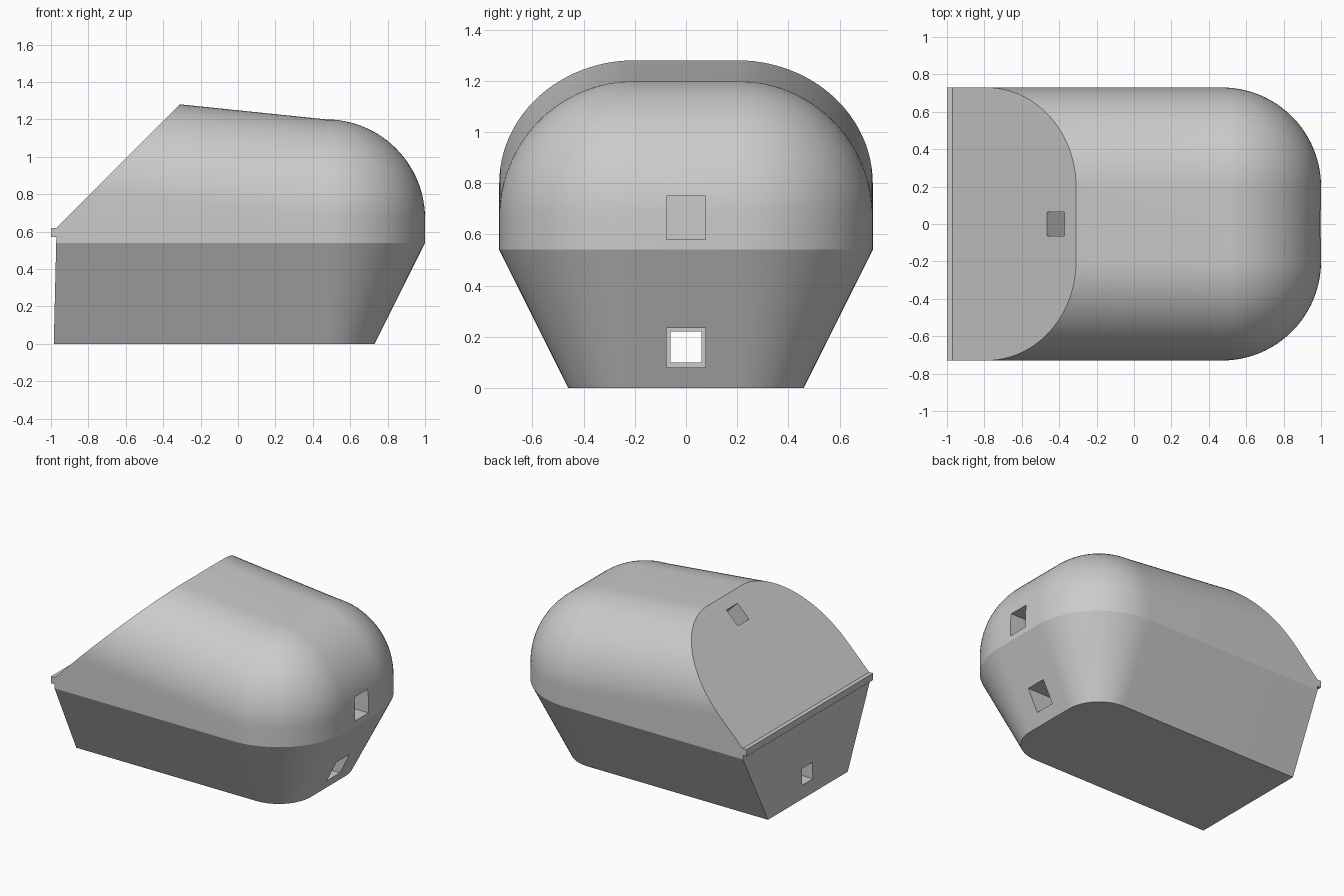
import bpy, bmesh, math
from mathutils import Vector

if "Cube" in bpy.data.objects:
    bpy.data.objects.remove(bpy.data.objects["Cube"])

grey = bpy.data.materials.new("concrete_grey")
grey.diffuse_color = (0.6, 0.6, 0.6, 1)
grey.use_nodes = True
grey.node_tree.nodes["Principled BSDF"].inputs["Base Color"].default_value = grey.diffuse_color

N = 24                      # segments per quarter turn
XC, YC, R = 0.47, 0.2, 0.53 # corner centre and radius
XB = -1.3                   # rear end before trimming
SLOPE = 0.103               # roof rises toward the back


def box(name, lo, hi, rot_y=0.0):
    lo, hi = Vector(lo), Vector(hi)
    bpy.ops.mesh.primitive_cube_add(size=1, location=(lo + hi) / 2,
                                    rotation=(0, rot_y, 0))
    ob = bpy.context.object
    ob.name = name
    ob.scale = hi - lo
    bpy.ops.object.transform_apply(location=True, rotation=True, scale=True)
    return ob


# Body shell: (corner radius, height, follows roof slope)
profile = [(0.26, 0, 0), (R, 0.54, 0)]
profile += [(R * math.cos(a), 0.67 + R * math.sin(a), 1)
            for a in (i * math.pi / 2 / N for i in range(N + 1))]

bm = bmesh.new()
rings = []
for r, z, follow in profile:
    if r < 1e-5:
        r = 0
    plan = [(XB, -YC - r)]
    for sy, start in ((-1, -math.pi / 2), (1, 0)):
        for i in range(N + 1):
            a = start + i * math.pi / 2 / N
            plan.append((XC + r * math.cos(a), sy * YC + r * math.sin(a)))
    plan.append((XB, YC + r))
    rings.append([bm.verts.new((x, y, z + follow * SLOPE * max(0, XC - x)))
                  for x, y in plan])
for a, b in zip(rings, rings[1:]):
    for i in range(len(a) - 1):
        bm.faces.new((a[i], a[i + 1], b[i + 1], b[i]))
bm.faces.new(rings[0][::-1])
top = rings[-1]
bm.faces.new((top[0], top[1], top[-2], top[-1]))
bmesh.ops.remove_doubles(bm, verts=bm.verts[:], dist=1e-5)

# Trim the rear wall, then the slanted face
for co, no in (((-0.985, 0, 0), (-0.62, 0, 0.015)), ((-0.31, 0, 1.28), (-1, 0, 1))):
    bmesh.ops.bisect_plane(bm, geom=bm.verts[:] + bm.edges[:] + bm.faces[:],
                           plane_co=co, plane_no=Vector(no).normalized(),
                           clear_outer=True, dist=1e-5)
    bmesh.ops.holes_fill(bm, edges=[e for e in bm.edges if e.is_boundary], sides=0)
bmesh.ops.recalc_face_normals(bm, faces=bm.faces[:])
mesh = bpy.data.meshes.new("body")
bm.to_mesh(mesh)
bm.free()
body = bpy.data.objects.new("body", mesh)
bpy.context.collection.objects.link(body)
mesh.materials.append(grey)

# Square openings: stepped through tunnel, front pocket, slanted pocket
cutters = [
    box("tunnel_front_cutter", (0.45, -0.077, 0.08), (1.3, 0.077, 0.235)),
    box("tunnel_back_cutter", (-1.3, -0.061, 0.1), (0.5, 0.061, 0.22)),
    box("front_window_cutter", (0.6, -0.077, 0.58), (1.3, 0.077, 0.75)),
    box("slope_window_cutter", (-0.483, -0.064, 0.872), (-0.353, 0.064, 1.472),
        -math.pi / 4),
]
for c in cutters:
    m = body.modifiers.new(c.name, 'BOOLEAN')
    m.operation, m.solver, m.object = 'DIFFERENCE', 'EXACT', c
    bpy.ops.object.select_all(action='DESELECT')
    bpy.context.view_layer.objects.active = body
    body.select_set(True)
    bpy.ops.object.modifier_apply(modifier=m.name)
    bpy.data.objects.remove(c)
bpy.ops.object.shade_smooth_by_angle(angle=math.radians(25))

# Ledge under the slanted face
ledge = box("rear_ledge", (-1.0, -0.73, 0.57), (-0.965, 0.73, 0.62))
ledge.data.materials.append(grey)
